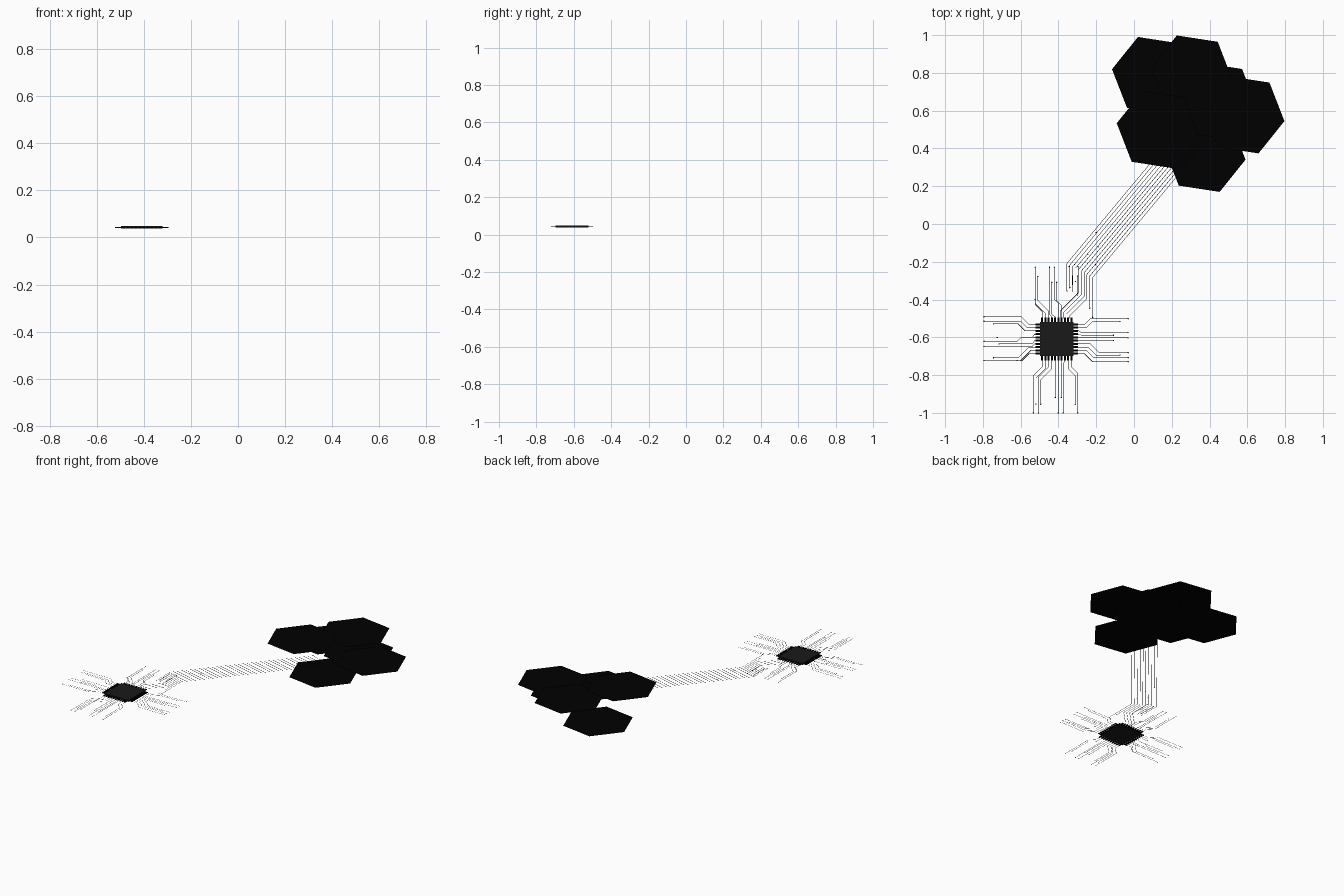
import bpy, bmesh, math
from mathutils import Vector, Matrix

if "Cube" in bpy.data.objects:
    bpy.data.objects.remove(bpy.data.objects["Cube"])

CHIP = Vector((-0.409, -0.609))
TRACE_Z, TRACE_W = 0.041, 0.0022
PITCH = 0.0172


def material(name, v):
    m = bpy.data.materials.new(name)
    m.diffuse_color = (v, v, v, 1)
    m.use_nodes = True
    m.node_tree.nodes["Principled BSDF"].inputs["Base Color"].default_value = m.diffuse_color
    return m


BLACK = material("black", 0.0)
DARK = material("dark_grey", 0.010)


def finish(bm, name, mat):
    me = bpy.data.meshes.new(name)
    bm.to_mesh(me)
    bm.free()
    me.materials.append(mat)
    ob = bpy.data.objects.new(name, me)
    bpy.context.collection.objects.link(ob)
    return ob


def box(bm, x, y, z, sx, sy, sz):
    bmesh.ops.create_cube(bm, size=1, matrix=Matrix.Translation((x, y, z)) @ Matrix.Diagonal((sx, sy, sz, 1)))


def strip(bm, pts):
    # flat mitred ribbon along a path
    pts = [Vector(p) for p in pts]
    dirs = [(b - a).normalized() for a, b in zip(pts, pts[1:])]
    rows = []
    for i, p in enumerate(pts):
        a, b = dirs[max(i - 1, 0)], dirs[min(i, len(dirs) - 1)]
        t = (a + b).normalized()
        n = Vector((-t.y, t.x)) * (TRACE_W / 2 / max(t.dot(a), 0.5))
        rows.append([bm.verts.new((*(p + s * n), TRACE_Z)) for s in (-1, 1)])
    for r, q in zip(rows, rows[1:]):
        bm.faces.new((r[0], q[0], q[1], r[1]))


def via(bm, p):
    bmesh.ops.create_circle(bm, cap_ends=True, segments=8, radius=0.0035,
                            matrix=Matrix.Translation((p[0], p[1], TRACE_Z)))


# hexagonal tiles: flat, overlapping, at different heights
TILES = [(0.10, 0.786, 0.0), (0.306, 0.794, 0.10), (0.435, 0.65, 0.06),
         (0.125, 0.50, 0.118), (0.58, 0.578, 0.065), (0.374, 0.374, 0.008)]
for i, (x, y, z) in enumerate(TILES):
    bm = bmesh.new()
    ring = [bm.verts.new((x + 0.219 * math.cos(a), y + 0.219 * math.sin(a), z))
            for a in (math.radians(-8.8 + 60 * k) for k in range(6))]
    bm.faces.new(ring)
    finish(bm, f"hex_tile_{i + 1}", BLACK)

# chip body
bm = bmesh.new()
box(bm, CHIP.x, CHIP.y, 0.0435, 0.176, 0.178, 0.011)
finish(bm, "chip_body", DARK)

# pins, ten on each side
bm = bmesh.new()
for k in range(10):
    o = (k - 4.5) * PITCH
    for s in (-1, 1):
        box(bm, CHIP.x + s * 0.099, CHIP.y + o, 0.0425, 0.028, 0.010, 0.004)
        box(bm, CHIP.x + o, CHIP.y + s * 0.099, 0.0425, 0.010, 0.028, 0.004)
finish(bm, "chip_pins", BLACK)

# fan-out traces: per pin (final lateral lane, outward end), bend distance follows the lane
LEFT = [(-0.114, 0.21), (-0.114, 0.385), (-0.099, 0.335), (-0.04, 0.385), (-0.026, 0.305),
        (-0.012, 0.385), (0.008, 0.315), (0.080, 0.335), (0.094, 0.385), (0.118, 0.385)]
RIGHT = [(-0.120, 0.378), (-0.099, 0.378), (-0.085, 0.335), (-0.072, 0.378), (-0.0085, 0.30),
         (0.006, 0.378), (0.02, 0.30), (0.034, 0.378), (0.092, 0.335), (0.108, 0.378)]
BOTTOM = [(-0.124, 0.391), (-0.110, 0.345), (-0.096, 0.391), (-0.084, 0.345), (-0.008, 0.31),
          (0.008, 0.391), (0.024, 0.31), (0.034, 0.391), (0.098, 0.345), (0.111, 0.391)]
TOP = [(-0.114, 0.21), (-0.114, 0.38), (-0.100, 0.33), (-0.038, 0.38), (-0.026, 0.30),
       (-0.013, 0.38), (0.0, 0.30)]


def fan(bm, table, out, lat):
    for k, (lane, end) in enumerate(table):
        pin = (k - 4.5) * PITCH
        shift = abs(lane - pin)
        path = [(0.11, pin), (end, lane)]
        if shift > 0.02:
            start = 0.115 + 0.6 * (0.08 - abs(pin)) + (0.03 if shift < 0.05 else 0.01)
            path = [(0.11, pin), (start, pin), (start + shift, lane), (max(end, start + shift + 0.01), lane)]
        elif shift > 0.0:
            path = [(0.11, pin), (0.118, pin), (0.13, lane), (end, lane)]
        pts = [CHIP + out * a + lat * b for a, b in path]
        strip(bm, pts)
        via(bm, pts[-1])


X, Y = Vector((1, 0)), Vector((0, 1))
for name, table, out, lat in (("left_traces", LEFT, -X, Y), ("right_traces", RIGHT, X, Y),
                              ("bottom_traces", BOTTOM, -Y, X), ("top_traces", TOP, Y, X)):
    bm = bmesh.new()
    fan(bm, table, out, lat)
    finish(bm, name, BLACK)

# long bus of ten lines from the chip to the tiles
bm = bmesh.new()
run = Vector((0.575, 0.69))
for k in range(10):
    s = Vector((-0.355 + 0.0151 * k, -0.209 - 0.0083 * k))
    if k < 4:
        path = [s - Y * (0.145 - 0.025 * k), s]
    elif k < 8:
        # these drop to the last top pins
        px = CHIP.x + (k - 2.5) * PITCH * 0.86
        dx = s.x - px
        y0 = CHIP.y + 0.112 + 0.01 * (8 - k)
        path = [(px, CHIP.y + 0.11), (px, y0), (s.x, y0 + dx), s]
    else:
        path = [s - Y * (0.21 if k == 9 else 0.17), s]
    strip(bm, path + [s + run])
    via(bm, s + run)
    if k < 4 or k > 7:
        via(bm, path[0])
finish(bm, "bus_traces", BLACK)

# short stubs and loose contacts beside the bus
bm = bmesh.new()
for x, y0, y1 in ((-0.344, -0.34, -0.225), (-0.326, -0.36, -0.275), (-0.30, -0.38, -0.275), (-0.296, -0.34, -0.225)):
    strip(bm, [(x, y0), (x, y1)])
    via(bm, (x, y1))
for p in ((-0.2, -0.045), (-0.315, -0.215), (-0.245, -0.16), (-0.19, -0.12), (-0.205, -0.215)):
    via(bm, p)
finish(bm, "stub_traces", BLACK)
